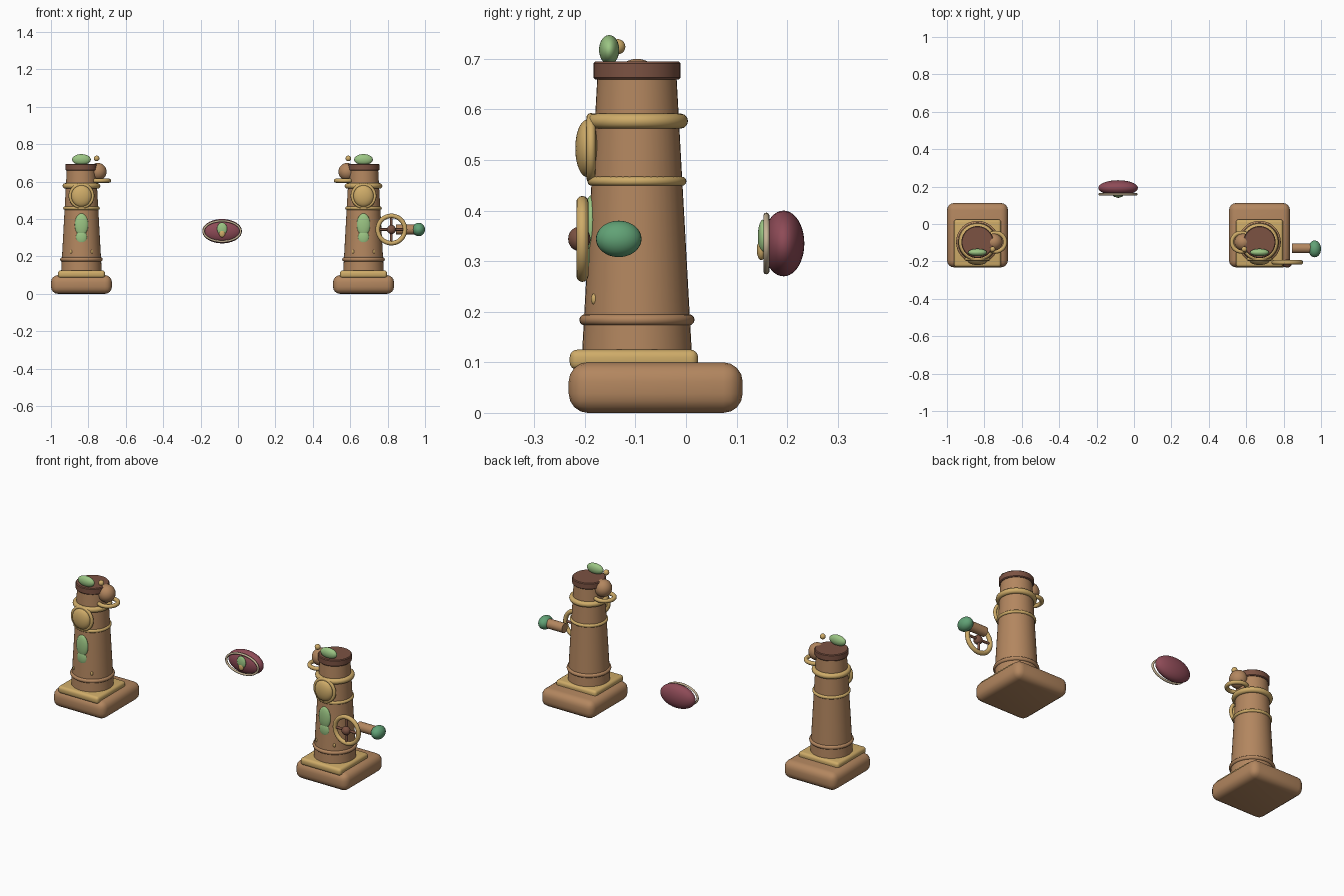
import bpy, bmesh, math
from mathutils import Matrix, Vector

if "Cube" in bpy.data.objects:
    bpy.data.objects.remove(bpy.data.objects["Cube"])


def mat(name, r, g, b):
    m = bpy.data.materials.new(name)
    m.diffuse_color = (r, g, b, 1)
    m.use_nodes = True
    m.node_tree.nodes["Principled BSDF"].inputs["Base Color"].default_value = m.diffuse_color
    return m


TAN = mat("tan_wood", 0.45, 0.24, 0.115)
GOLD = mat("brass", 0.62, 0.41, 0.14)
DARK = mat("dark_brown", 0.2, 0.085, 0.055)
LEAF = mat("light_green", 0.33, 0.56, 0.23)
GREEN = mat("green", 0.12, 0.36, 0.18)
PLUM = mat("plum", 0.27, 0.07, 0.095)
CREAM = mat("cream", 0.56, 0.45, 0.30)


def finish(bm, name, m, angle=40):
    bmesh.ops.recalc_face_normals(bm, faces=bm.faces)
    me = bpy.data.meshes.new(name)
    bm.to_mesh(me)
    bm.free()
    ob = bpy.data.objects.new(name, me)
    bpy.context.collection.objects.link(ob)
    me.materials.append(m)
    bpy.ops.object.select_all(action='DESELECT')
    ob.select_set(True)
    bpy.context.view_layer.objects.active = ob
    bpy.ops.object.shade_smooth_by_angle(angle=math.radians(angle))
    return ob


def ball(name, m, c, r):
    bm = bmesh.new()
    bmesh.ops.create_uvsphere(bm, u_segments=32, v_segments=20, radius=1,
                              matrix=Matrix.Translation(c) @ Matrix.Diagonal((*r, 1)))
    return finish(bm, name, m)


def box(name, m, c, half, bevel):
    bm = bmesh.new()
    bmesh.ops.create_cube(bm, size=2, matrix=Matrix.Translation(c) @ Matrix.Diagonal((*half, 1)))
    bmesh.ops.bevel(bm, geom=bm.edges[:], offset=bevel, segments=4, profile=0.5, affect='EDGES')
    return finish(bm, name, m)


def lathe(name, m, c, profile, n=40):
    """Closed solid turned around a vertical axis."""
    bm = bmesh.new()
    rings = [[bm.verts.new((c[0] + r * math.cos(2 * math.pi * i / n),
                            c[1] + r * math.sin(2 * math.pi * i / n), z)) for i in range(n)]
             for r, z in profile]
    for a, b in zip(rings, rings[1:]):
        for i in range(n):
            bm.faces.new((a[i], a[(i + 1) % n], b[(i + 1) % n], b[i]))
    bm.faces.new(rings[0])
    bm.faces.new(rings[-1])
    return finish(bm, name, m)


def ring(name, m, c, ru, rv, t, upright=False, n=48, k=12):
    """Torus with radii ru, rv; lies flat or faces the front."""
    bm = bmesh.new()
    vs = []
    for i in range(n):
        a = 2 * math.pi * i / n
        for j in range(k):
            b = 2 * math.pi * j / k
            o = t * math.cos(b)
            u, v, w = (ru + o) * math.cos(a), (rv + o) * math.sin(a), t * math.sin(b)
            p = Vector((u, w, v)) if upright else Vector((u, v, w))
            vs.append(bm.verts.new(p + Vector(c)))
    for i in range(n):
        for j in range(k):
            i2, j2 = (i + 1) % n, (j + 1) % k
            bm.faces.new((vs[i * k + j], vs[i2 * k + j], vs[i2 * k + j2], vs[i * k + j2]))
    return finish(bm, name, m)


def rod(name, m, p, q, r):
    p, q = Vector(p), Vector(q)
    d = q - p
    bm = bmesh.new()
    bmesh.ops.create_cone(bm, cap_ends=True, segments=24, radius1=r, radius2=r, depth=d.length,
                          matrix=Matrix.Translation((p + q) / 2)
                          @ d.to_track_quat('Z', 'Y').to_matrix().to_4x4())
    return finish(bm, name, m)


# two mirrored posts; s points toward the middle of the model
Y = -0.097
for side, x, s in (("left", -0.837, 1), ("right", 0.671, -1)):
    P = side + "_"
    box(P + "base", TAN, (x, -0.06, 0.05), (0.163, 0.172, 0.05), 0.038)
    box(P + "plinth", GOLD, (x, -0.103, 0.105), (0.126, 0.127, 0.02), 0.015)
    lathe(P + "column", TAN, (x, Y), [(0.109, 0.11), (0.078, 0.67)])
    lathe(P + "cap", DARK, (x, Y), [(0.082, 0.659), (0.086, 0.663), (0.086, 0.691), (0.082, 0.695)])
    # bands around the column
    ring(P + "lower_band", TAN, (x, Y, 0.184), 0.103, 0.103, 0.011)
    ring(P + "middle_band", GOLD, (x, Y, 0.458), 0.089, 0.089, 0.009)
    ring(P + "upper_band", GOLD, (x, Y, 0.577), 0.086, 0.086, 0.015)
    # front medallion
    ring(P + "medallion_rim", GOLD, (x, -0.188, 0.524), 0.06, 0.06, 0.009, True)
    ball(P + "medallion", GOLD, (x, -0.195, 0.523), (0.054, 0.024, 0.057))
    # leaf ornaments and studs
    ball(P + "front_leaf", LEAF, (x, -0.188, 0.37), (0.036, 0.014, 0.06))
    ball(P + "lower_leaf", LEAF, (x, -0.188, 0.302), (0.03, 0.012, 0.038))
    for k in (-1, 1):
        ball(P + "stud", GOLD, (x + 0.055 * k, -0.181, 0.225), (0.007, 0.007, 0.011))
    ball(P + "top_leaf", LEAF, (x, -0.152, 0.718), (0.05, 0.02, 0.029))
    ball(P + "top_bead", GOLD, (x + 0.081 * s, -0.135, 0.724), (0.015, 0.015, 0.015))
    # side lamp with a brim
    ball(P + "lamp", TAN, (x + 0.088 * s, Y, 0.653), (0.046, 0.046, 0.047))
    ring(P + "lamp_brim", GOLD, (x + 0.098 * s, Y, 0.605), 0.05, 0.05, 0.011)

# hand wheel beside the right post
W = Vector((0.82, -0.205, 0.344))
ring("wheel_rim", GOLD, W, 0.073, 0.073, 0.012, True)
for a in (0, math.pi / 2):
    d = Vector((math.cos(a), 0, math.sin(a))) * 0.072
    rod("wheel_spoke", DARK, W - d, W + d, 0.007)
ball("wheel_hub", DARK, W + Vector((0, -0.006, 0)), (0.024, 0.022, 0.024))

# side handle
rod("handle_shaft", TAN, (0.845, -0.13, 0.344), (0.95, -0.13, 0.344), 0.026)
ball("handle_knob", GREEN, (0.966, -0.133, 0.344), (0.034, 0.045, 0.036))

# central floating pendant
ball("pendant", PLUM, (-0.085, 0.193, 0.335), (0.106, 0.041, 0.065))
ring("pendant_rim", CREAM, (-0.085, 0.159, 0.335), 0.099, 0.055, 0.006, True)
ball("pendant_leaf", LEAF, (-0.085, 0.152, 0.348), (0.027, 0.01, 0.034))
ball("pendant_bead", GOLD, (-0.085, 0.149, 0.322), (0.016, 0.009, 0.02))
